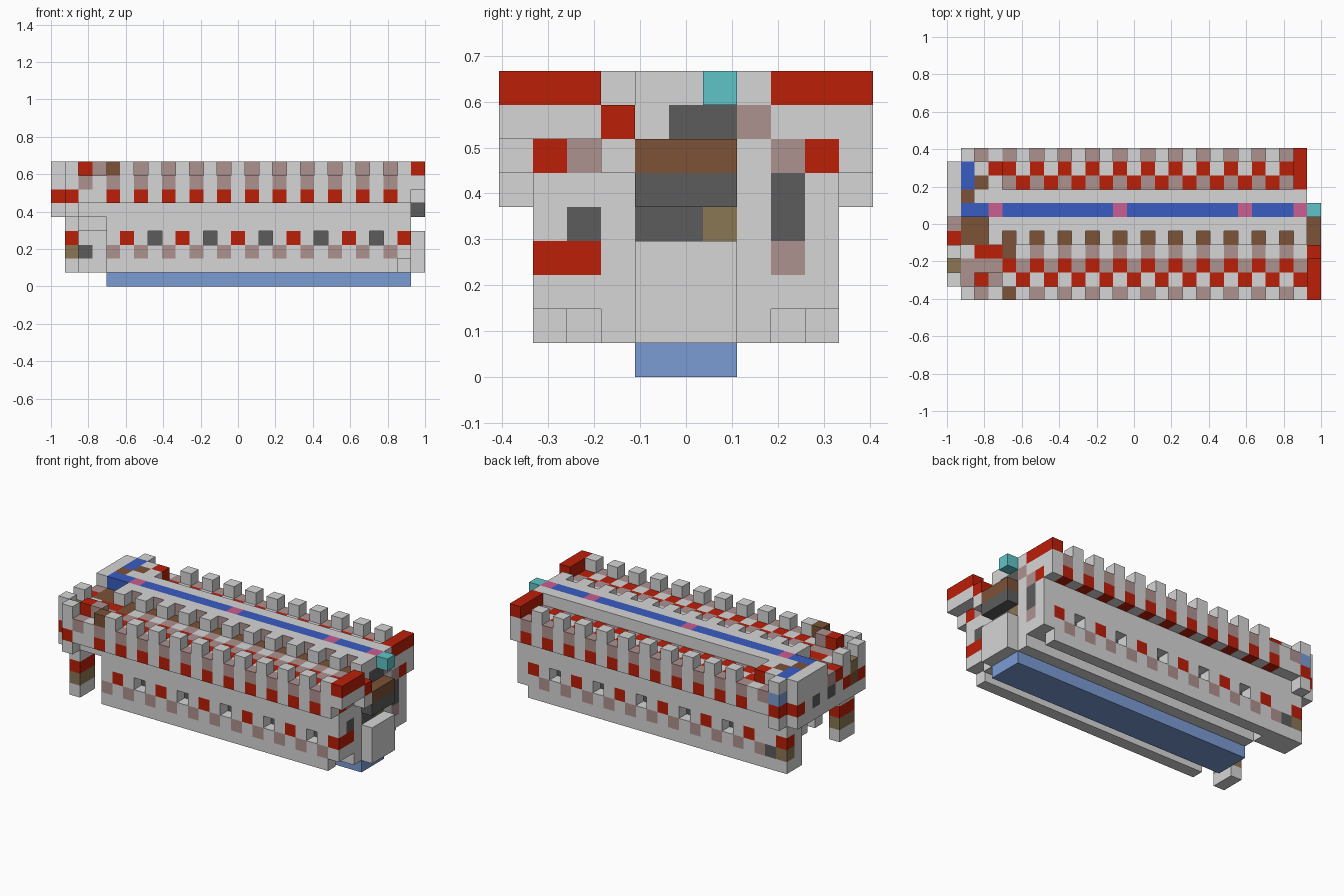
import bpy, bmesh
from mathutils import Vector

if "Cube" in bpy.data.objects:
    bpy.data.objects.remove(bpy.data.objects["Cube"], do_unlink=True)

S = 2 / 27                       # size of one block
COLOURS = {"light_grey": "d5d6d5", "red": "bc1e08", "mauve": "ae9290", "brown": "7c5236",
           "olive": "8a7654", "deep_blue": "385cc2", "pale_blue": "7c9cd4",
           "pink": "c85e92", "teal": "60c4c6", "dark_grey": "5c5c5c"}
NAMES = list(COLOURS)


def linear(code):
    values = [int(code[n:n + 2], 16) / 255 for n in (0, 2, 4)]
    return [((v + .055) / 1.055) ** 2.4 for v in values] + [1]


def make_material(name, code):
    mat = bpy.data.materials.new(name)
    mat.use_nodes = True
    mat.diffuse_color = linear(code)
    bsdf = mat.node_tree.nodes["Principled BSDF"]
    bsdf.inputs["Base Color"].default_value = linear(code)
    bsdf.inputs["Roughness"].default_value = .9
    return mat


MATS = [make_material(n, c) for n, c in COLOURS.items()]
cells = {}
front_colour = {}                # cells whose front face has its own colour


def span(v):
    if isinstance(v, int):
        return [v]
    return range(v[0], v[1] + 1) if isinstance(v, tuple) else v


def fill(part, colour, xs, ys, zs):
    """Fill a block of cells; a tuple is an inclusive range."""
    for x in span(xs):
        for y in span(ys):
            for z in span(zs):
                cells[x, y, z] = (part, colour)


def carve(xs, ys, zs):
    for x in span(xs):
        for y in span(ys):
            for z in span(zs):
                cells.pop((x, y, z), None)


EVEN, ODD = range(4, 25, 2), range(5, 26, 2)
G = "light_grey"

# Keel and solid lower hull
fill("keel", "pale_blue", (4, 25), (4, 6), 0)
fill("hull", G, (4, 25), (1, 9), (2, 5))
fill("hull", G, (4, 25), (3, 7), 1)
fill("hull", G, (4, 24), [1, 9], 1)
fill("hull", G, (3, 25), (1, 9), (6, 7))

# Both sides: lower studs, ports (staggered between sides), rail and battlements
for side in (0, 1):
    def row(j):
        return 10 - j if side else j
    ports = range(7 - side, 24, 4)
    fill("hull", "mauve", [x - side for x in EVEN], row(1), 2)
    fill("hull", "red", range(5 - side, 26, 4), row(1), 3)
    fill("hull", "dark_grey", ports, row(2), 3)
    carve(ports, row(1), 3)
    fill("side_rail", G, (1, 25), row(0), (6, 7))
    fill("side_rail", "red", EVEN, row(0), 6)
    fill("side_rail", "mauve", list(EVEN) + [2], row(0), 7)
    fill("battlement", G, ODD, row(0), 8)
    fill("walkway", "red", EVEN if side else ODD, row(1), 7)
    fill("walkway", "red", ODD if side else EVEN, row(2), 7)
    fill("walkway", "mauve", EVEN if side else ODD, row(2), 7)

# Raised deck with coloured stripe and a toothed front edge
fill("deck", G, (3, 25), (4, 7), 8)
fill("walkway", "mauve", EVEN, 3, 7)
fill("walkway", "brown", 4, 3, 7)
fill("deck", "brown", EVEN, 4, 7)
carve(EVEN, 4, 8)
for x in EVEN:
    front_colour[x, 5, 8] = "mauve"
fill("deck_stripe", "deep_blue", (1, 25), 6, 8)
fill("deck_stripe", "pink", [3, 12, 21, 25], 6, 8)

# Stern
fill("stern_post", G, 26, (4, 6), (1, 3))
fill("stern_wall", "red", 25, (1, 2), 3)
fill("stern_wall", "dark_grey", 25, 2, 4)
fill("stern_wall", "dark_grey", 25, (4, 6), 4)
fill("stern_wall", "olive", 25, 6, 4)
fill("stern_wall", "mauve", 25, 8, 3)
fill("stern_wall", "dark_grey", 25, 8, (4, 5))
fill("stern_wall", "dark_grey", 25, (5, 6), 7)
fill("stern_wall", "red", 25, [1, 9], 6)
fill("stern_wall", "mauve", 25, [2, 8], 6)
fill("stern_wall", "mauve", 25, 7, 7)
fill("stern_wall", G, 25, (8, 10), 7)
fill("stern_gallery", "dark_grey", 26, (4, 6), 5)
fill("stern_gallery", "brown", 26, (4, 6), 6)
fill("stern_lamp", "teal", 26, 6, 8)
fill("stern_rail", G, 26, (0, 2), 7)
fill("stern_rail", G, 26, 3, 6)
fill("stern_rail", "red", 26, (0, 2), 8)
fill("stern_rail", "red", 26, 3, 7)
fill("stern_rail", "red", 25, (8, 10), 8)

# Bow block, overhanging the leg below it
fill("bow", G, (1, 3), (1, 9), (5, 7))
fill("bow", G, (2, 3), (3, 7), 4)
fill("bow", G, 0, (1, 9), (5, 7))
fill("bow", "red", 0, [1, 3, 9], 6)
fill("bow", "brown", 0, 2, 6)
fill("bow", "dark_grey", 0, [5, 7], 6)
fill("bow", G, 1, [0, 10], (5, 8))
fill("bow", "red", 1, [0, 10], 6)
fill("bow", "pale_blue", 1, 10, 7)
fill("bow", G, 0, [1, 3], 8)
fill("bow", "olive", 0, 2, 7)
fill("bow", "red", 0, 4, 7)
fill("bow", "mauve", 0, 5, 7)
fill("bow", G, 0, (6, 9), 8)
fill("bow", G, (1, 3), (7, 9), 8)
fill("bow", "red", 3, 9, 8)
fill("bow", "deep_blue", 1, (8, 9), 8)
fill("bow", "brown", 1, 7, 8)
fill("bow", "brown", 2, 8, 8)
fill("bow", "brown", (1, 2), (4, 5), 7)
fill("bow", "mauve", (1, 3), (1, 2), 7)
fill("bow", "red", 2, 1, 8)
fill("bow", "red", (2, 3), 3, 7)
fill("bow", "mauve", 3, 1, 8)
fill("bow", "brown", 4, 0, 8)

# Bow leg and the forward end of the back wall
fill("bow_leg", G, 1, (1, 2), (1, 4))
fill("bow_leg", "olive", 1, (1, 2), 2)
fill("bow_leg", "red", 1, (1, 2), 3)
fill("back_wall_end", G, (1, 3), (8, 9), (1, 4))
fill("back_wall_end", "mauve", 3, 9, 2)
fill("back_wall_end", "olive", 1, 9, 2)
fill("back_wall_end", "dark_grey", 2, (8, 9), 2)
fill("back_wall_end", "red", 1, 9, 3)

# One object per part, keeping only the exposed block faces
for part in dict.fromkeys(p for p, c in cells.values()):
    bm = bmesh.new()
    for (x, y, z), (owner, colour) in cells.items():
        if owner != part:
            continue
        centre = Vector((x - 13, y - 5, z + .5)) * S
        for axis in range(3):
            for sign in (-1, 1):
                near = [x, y, z]
                near[axis] += sign
                if tuple(near) in cells:
                    continue
                n, u = Vector((0, 0, 0)), Vector((0, 0, 0))
                n[axis], u[(axis + 1) % 3] = sign * S / 2, S / 2
                v = n.normalized().cross(u)
                corners = [centre + n + a * u + b * v
                           for a, b in ((-1, -1), (1, -1), (1, 1), (-1, 1))]
                face = bm.faces.new([bm.verts.new(c) for c in corners])
                is_front = axis == 1 and sign < 0
                shown = front_colour.get((x, y, z), colour) if is_front else colour
                face.material_index = NAMES.index(shown)
    bmesh.ops.remove_doubles(bm, verts=bm.verts, dist=S / 100)
    mesh = bpy.data.meshes.new(part)
    bm.to_mesh(mesh)
    bm.free()
    for mat in MATS:
        mesh.materials.append(mat)
    bpy.context.collection.objects.link(bpy.data.objects.new(part, mesh))
